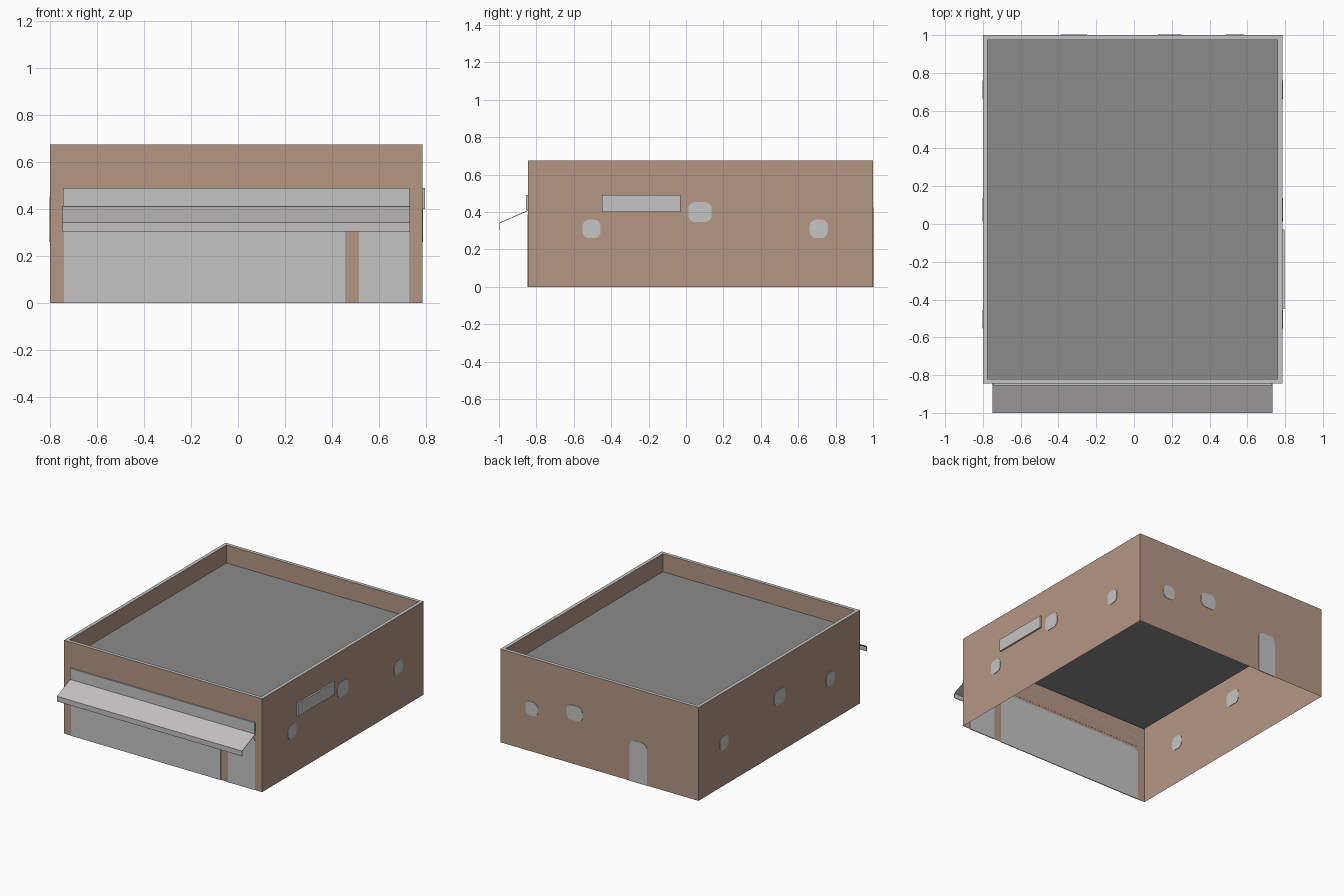
import bpy
import bmesh
import math

cube = bpy.data.objects.get("Cube")
if cube:
    bpy.data.objects.remove(cube, do_unlink=True)


def material(name, colour):
    mat = bpy.data.materials.new(name)
    mat.use_nodes = True
    rgba = (*colour, 1)
    mat.diffuse_color = rgba
    mat.node_tree.nodes["Principled BSDF"].inputs["Base Color"].default_value = rgba
    return mat


BROWN = material("brown_wall", (0.46, 0.31, 0.235))
GREY = material("light_grey", (0.56, 0.56, 0.56))
ROOF = material("dark_grey_roof", (0.26, 0.26, 0.26))
AWNING = material("warm_grey_awning", (0.55, 0.53, 0.54))

LEFT, RIGHT, FRONT, BACK = -0.8, 0.785, -0.845, 1.0
TOP, DECK, RIM = 0.675, 0.545, 0.025


def finish(name, bm, *mats):
    mesh = bpy.data.meshes.new(name)
    bm.to_mesh(mesh)
    bm.free()
    for mat in mats:
        mesh.materials.append(mat)
    obj = bpy.data.objects.new(name, mesh)
    bpy.context.collection.objects.link(obj)
    return obj


def box(name, low, high, mat):
    bm = bmesh.new()
    bmesh.ops.create_cube(bm, size=1)
    for v in bm.verts:
        v.co = [a + (c + 0.5) * (b - a) for a, b, c in zip(low, high, v.co)]
    return finish(name, bm, mat)


def outline(u, v, width, height, radius, square_foot):
    """Rounded rectangle, optionally with square lower corners."""
    points = []
    for i, (su, sv) in enumerate([(1, 1), (-1, 1), (-1, -1), (1, -1)]):
        r = 0 if square_foot and sv < 0 else radius
        for step in range(5 if r else 1):
            a = math.radians(90 * i + 22.5 * step)
            points.append((u + su * (width / 2 - r) + r * math.cos(a),
                           v + sv * (height / 2 - r) + r * math.sin(a)))
    return points


def plate(name, axis, wall, u, v, width, height, radius, square_foot=False):
    """Thin opening panel that shows on both sides of a wall."""
    bm = bmesh.new()
    half = 0.003
    ring = []
    for a, b in outline(u, v, width, height, radius, square_foot):
        co = (wall - half, a, b) if axis == "x" else (a, wall - half, b)
        ring.append(bm.verts.new(co))
    face = bm.faces.new(ring)
    moved = bmesh.ops.extrude_face_region(bm, geom=[face])["geom"]
    shift = (2 * half, 0, 0) if axis == "x" else (0, 2 * half, 0)
    bmesh.ops.translate(bm, vec=shift,
                        verts=[g for g in moved if isinstance(g, bmesh.types.BMVert)])
    bmesh.ops.recalc_face_normals(bm, faces=bm.faces)
    return finish(name, bm, GREY)


# Building shell: outer walls, rim, parapet and roof deck, open underneath
bm = bmesh.new()
loops = []
for inset, z in [(0, 0), (0, TOP), (RIM, TOP), (RIM, DECK)]:
    corners = [(LEFT + inset, FRONT + inset), (RIGHT - inset, FRONT + inset),
               (RIGHT - inset, BACK - inset), (LEFT + inset, BACK - inset)]
    loops.append([bm.verts.new((x, y, z)) for x, y in corners])
for level, (low, high) in enumerate(zip(loops, loops[1:])):
    for i in range(4):
        j = (i + 1) % 4
        face = bm.faces.new((low[i], low[j], high[j], high[i]))
        face.material_index = 1 if level == 1 else 0
bm.faces.new(loops[-1]).material_index = 2
finish("building_shell", bm, BROWN, GREY, ROOF)

# Matching windows on both side walls
for side, wall in (("right", LEFT), ("left", RIGHT)):
    for part, y, z, w, h in [("front", -0.505, 0.31, 0.097, 0.1),
                             ("middle", 0.075, 0.4, 0.125, 0.107),
                             ("rear", 0.71, 0.31, 0.097, 0.1)]:
        plate(f"{side}_{part}_window", "x", wall, y, z, w, h, 0.036)

# Back windows and door
plate("back_small_window", "y", BACK, 0.535, 0.31, 0.097, 0.1, 0.036)
plate("back_large_window", "y", BACK, 0.19, 0.37, 0.125, 0.107, 0.036)
plate("back_door", "y", BACK, -0.32, 0.15, 0.14, 0.3, 0.04, True)

# Shop front and its door
plate("shop_front", "y", FRONT, -0.143, 0.193, 1.197, 0.386, 0.035, True)
plate("shop_door", "y", FRONT, 0.622, 0.193, 0.214, 0.386, 0.035, True)

# Sign boards
box("front_sign", (-0.745, FRONT - 0.01, 0.41), (0.73, FRONT, 0.49), GREY)
box("side_sign", (RIGHT, -0.45, 0.4), (RIGHT + 0.012, -0.03, 0.49), GREY)

# Awning: sloping sheet with a hanging valance
bm = bmesh.new()
rows = [[bm.verts.new((x, y, z)) for x in (-0.748, 0.733)]
        for y, z in [(FRONT, 0.408), (-0.998, 0.341), (-0.998, 0.305)]]
for upper, lower in zip(rows, rows[1:]):
    bm.faces.new((lower[0], lower[1], upper[1], upper[0]))
awning = finish("awning", bm, AWNING)
solid = awning.modifiers.new("thickness", "SOLIDIFY")
solid.thickness = 0.004
solid.offset = 0
